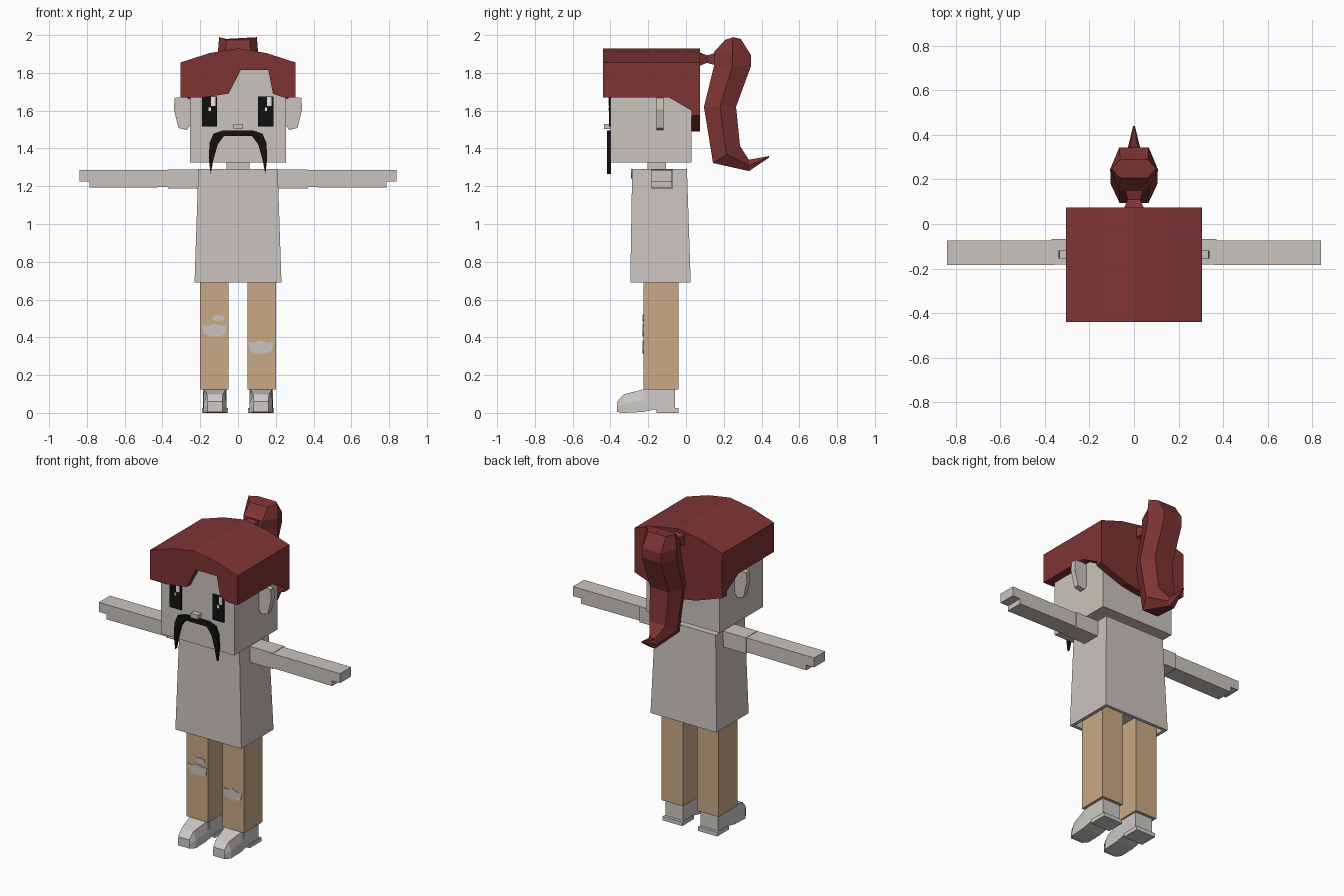
import bpy, bmesh, math

cube = bpy.data.objects.get("Cube")
if cube:
    bpy.data.objects.remove(cube, do_unlink=True)


def material(name, r, g, b):
    lin = [((c / 255 + 0.055) / 1.055) ** 2.4 for c in (r, g, b)] + [1]
    m = bpy.data.materials.new(name)
    m.use_nodes = True
    m.diffuse_color = lin
    bsdf = m.node_tree.nodes["Principled BSDF"]
    bsdf.inputs["Base Color"].default_value = lin
    bsdf.inputs["Roughness"].default_value = 0.9
    return m


PALE = material("pale grey", 202, 196, 189)
SHOE = material("shoe grey", 205, 202, 198)
TAN = material("trouser tan", 201, 170, 133)
RED = material("hair red", 127, 52, 52)
BLACK = material("black", 17, 17, 17)
WHITE = material("white", 240, 240, 240)


def loft(name, rings, mat):
    """Skin a list of equal-length point rings and cap both ends."""
    bm = bmesh.new()
    rows = [[bm.verts.new(p) for p in ring] for ring in rings]
    n = len(rows[0])
    for a, b in zip(rows, rows[1:]):
        for i in range(n):
            j = (i + 1) % n
            bm.faces.new((a[i], a[j], b[j], b[i]))
    bm.faces.new(rows[0][::-1])
    bm.faces.new(rows[-1])
    bmesh.ops.recalc_face_normals(bm, faces=bm.faces)
    mesh = bpy.data.meshes.new(name)
    bm.to_mesh(mesh)
    bm.free()
    mesh.materials.append(mat)
    ob = bpy.data.objects.new(name, mesh)
    bpy.context.collection.objects.link(ob)
    return ob


def slab_y(name, pts, y0, y1, mat):
    """Extrude an (x, z) outline along y."""
    return loft(name, [[(x, y, z) for x, z in pts] for y in (y0, y1)], mat)


def slab_x(name, pts, x0, x1, mat):
    """Extrude a (y, z) outline along x."""
    return loft(name, [[(x, y, z) for y, z in pts] for x in (x0, x1)], mat)


def rect(x0, x1, y0, y1, z):
    return [(x0, y0, z), (x1, y0, z), (x1, y1, z), (x0, y1, z)]


def box(name, xs, ys, zs, mat):
    return loft(name, [rect(*xs, *ys, z) for z in zs], mat)


# Shirt body, flared and hollow at the hem
box("neck", (-0.06, 0.06), (-0.205, -0.105), (1.25, 1.35), PALE)
loft("shirt", [rect(-0.205, 0.205, -0.26, -0.02, 0.74),
               rect(-0.21, 0.21, -0.275, 0.005, 0.69),
               rect(-0.23, 0.23, -0.295, 0.025, 0.69),
               rect(-0.21, 0.21, -0.285, 0.005, 1.29)], PALE)
collar = [(0.085 * math.cos(math.pi * i / 8), 1.29 - 0.05 * math.sin(math.pi * i / 8))
          for i in range(9)]
slab_y("neckline", collar, -0.291, -0.283, PALE)

# Head, nose and moustache
box("head", (-0.255, 0.255), (-0.4, 0.03), (1.325, 1.83), PALE)
box("nose", (-0.025, 0.025), (-0.435, -0.39), (1.502, 1.53), PALE)
half = [(0.08, 1.495), (0.13, 1.478), (0.15, 1.43), (0.155, 1.35), (0.145, 1.265),
        (0.13, 1.34), (0.108, 1.42), (0.075, 1.465)]
slab_y("moustache", half + [(-x, z) for x, z in reversed(half)], -0.418, -0.398, BLACK)

# Eyes, both glancing the same way
for side, x in (("right", -0.15), ("left", 0.147)):
    slab_y(side + "_eye", [(x - 0.04, 1.515), (x + 0.04, 1.515),
                           (x + 0.04, 1.675), (x - 0.04, 1.675)], -0.408, -0.399, BLACK)
    box(side + "_eye_glint", (x + 0.007, x + 0.031), (-0.411, -0.405), (1.625, 1.672), WHITE)
    box(side + "_eye_spark", (x - 0.005, x + 0.007), (-0.411, -0.405), (1.598, 1.617), WHITE)

# Paired limbs and ears
for side, s in (("right", -1), ("left", 1)):
    ear = [(0.25, 1.66), (0.275, 1.672), (0.335, 1.668), (0.34, 1.61),
           (0.315, 1.508), (0.27, 1.497), (0.25, 1.53)]
    slab_y(side + "_ear", [(s * x, z) for x, z in ear], -0.155, -0.12, PALE)

    box(side + "_sleeve", (s * 0.19, s * 0.37), (-0.183, -0.068), (1.188, 1.288), PALE)
    arm = [(0.36, 1.195), (0.785, 1.192), (0.785, 1.225), (0.84, 1.225),
           (0.84, 1.285), (0.36, 1.285)]
    slab_y(side + "_arm", [(s * x, z) for x, z in arm], -0.185, -0.075, PALE)

    box(side + "_trouser_leg", (s * 0.05, s * 0.2), (-0.225, -0.04), (0.125, 0.76), TAN)

    c = s * 0.122
    sections = [(-0.365, 0.005, 0.06, 0.04, 0.038), (-0.33, 0.0, 0.098, 0.06, 0.042),
                (-0.225, 0.005, 0.125, 0.062, 0.058), (-0.165, 0.018, 0.125, 0.062, 0.058)]
    loft(side + "_shoe_toe", [[(c - b, y, lo), (c + b, y, lo), (c + b, y, (lo + hi) / 2),
                               (c + t, y, hi), (c - t, y, hi), (c - b, y, (lo + hi) / 2)]
                              for y, lo, hi, b, t in sections], SHOE)
    box(side + "_shoe_ankle", (c - 0.062, c + 0.062), (-0.2, -0.058), (0.018, 0.13), SHOE)
    box(side + "_shoe_heel", (c - 0.068, c + 0.068), (-0.155, -0.04), (0, 0.025), SHOE)

# Torn knees
tear = [(-0.065, 0.025), (-0.04, 0.018), (0.0, 0.034), (0.035, 0.022), (0.066, 0.026),
        (0.062, -0.018), (0.03, -0.036), (-0.03, -0.034), (-0.056, -0.02)]
for name, x, z, sx, sz in (("right_knee_tear", -0.125, 0.44, 1, 1),
                           ("left_knee_tear", 0.123, 0.35, -1, 1),
                           ("right_small_tear", -0.103, 0.503, -0.5, 0.5)):
    slab_y(name, [(x + sx * u, z + sz * v) for u, v in tear], -0.229, -0.222, PALE)

# Hair cap: roof, fringe, back and sides
roof = [(0.305, 1.855), (0.15, 1.905), (0, 1.93), (-0.15, 1.905), (-0.305, 1.855)]
slab_y("hair_roof", roof + [(-0.305, 1.82), (0.305, 1.82)], -0.4, 0.03, RED)
fringe = [(-0.305, 1.67), (-0.185, 1.67), (-0.05, 1.69), (0.015, 1.815),
          (0.16, 1.815), (0.185, 1.69), (0.24, 1.67), (0.305, 1.67)]
slab_y("hair_fringe", roof + fringe, -0.44, -0.4, RED)
nape = [(-0.305, 1.575), (-0.12, 1.51), (0, 1.49), (0.12, 1.51), (0.305, 1.575)]
slab_y("hair_back", roof + nape, 0.03, 0.075, RED)
for side, s in (("right", -1), ("left", 1)):
    slab_x(side + "_hair_side", [(-0.4, 1.82), (-0.4, 1.67), (-0.09, 1.67),
                                 (0.03, 1.6), (0.03, 1.82)], s * 0.25, s * 0.305, RED)

# Hair tie and ponytail
tie = [(0.07, 0.045, 0.037), (0.11, 0.028, 0.02), (0.155, 0.04, 0.032)]
loft("hair_tie", [[(-w, y, 1.873 - h), (w, y, 1.873 - h), (w, y, 1.873 + h), (-w, y, 1.873 + h)]
                  for y, w, h in tie], RED)
# Each row: inner y, z, outer y, z, half width, rise of the middle
tail = [(0.206, 1.974, 0.29, 1.98, 0.1, 0.012), (0.148, 1.91, 0.344, 1.894, 0.107, 0),
        (0.148, 1.836, 0.344, 1.836, 0.107, 0), (0.095, 1.62, 0.265, 1.62, 0.105, 0),
        (0.143, 1.323, 0.286, 1.413, 0.09, 0), (0.333, 1.28, 0.333, 1.34, 0.03, 0),
        (0.44, 1.352, 0.44, 1.36, 0.004, 0)]
rings = []
for y0, z0, y1, z1, w, rise in tail:
    n, ym, zm = w * 0.62, (y0 + y1) / 2, (z0 + z1) / 2 + rise
    rings.append([(-n, y0, z0), (n, y0, z0), (w, ym, zm),
                  (n, y1, z1), (-n, y1, z1), (-w, ym, zm)])
loft("ponytail", rings, RED)
